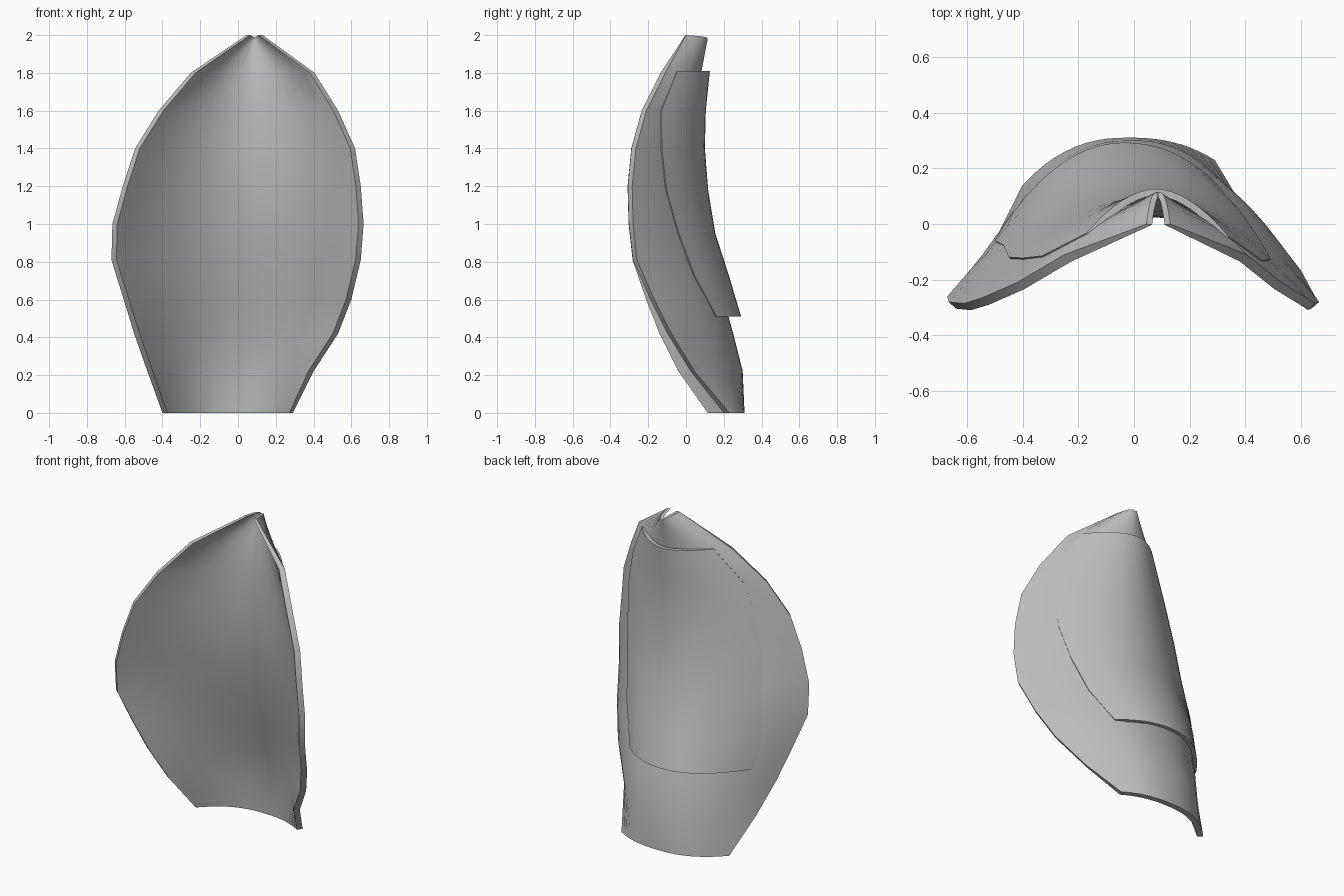
import bpy
import bmesh
from mathutils import Vector

cube = bpy.data.objects.get("Cube")
if cube:
    bpy.data.objects.remove(cube)

# One plain grey material
grey = bpy.data.materials.new("plain grey")
grey.use_nodes = True
colour = (0.5, 0.5, 0.5, 1)
grey.diffuse_color = colour
grey.node_tree.nodes["Principled BSDF"].inputs["Base Color"].default_value = colour

# Shell sections: height, left x, right x, edge y, spine y
SECTIONS = [
    (0, -.40, .29, .14, .31),
    (.22, -.48, .40, -.02, .30),
    (.42, -.55, .53, -.12, .25),
    (.6, -.605, .60, -.19, .2),
    (.81, -.67, .65, -.26, .14),
    (1, -.665, .665, -.28, .1),
    (1.2, -.61, .65, -.285, .07),
    (1.4, -.545, .62, -.265, .06),
    (1.6, -.42, .53, -.21, .065),
    (1.8, -.25, .405, -.11, .08),
    (2, .045, .13, 0, .115),
]
# Back plate sections: height, left x, right x, lift off the shell
PLATE = [
    (.51, -.47, .28, .07),
    (.72, -.5, .38, .065),
    (.95, -.47, .44, .045),
    (1.18, -.45, .48, .045),
    (1.4, -.4, .49, .04),
    (1.6, -.33, .46, .04),
    (1.81, -.17, .34, .045),
]


def section_at(z):
    """Blend the two neighbouring shell sections."""
    for a, b in zip(SECTIONS, SECTIONS[1:]):
        if z <= b[0]:
            f = (z - a[0]) / (b[0] - a[0])
            return [p + (q - p) * f for p, q in zip(a, b)]
    return SECTIONS[-1]


def spine_x(z):
    return -.02 + .053 * z


def shell_point(z, x):
    """Point on the outside of the shell at a height and x."""
    _, left, right, edge, spine = section_at(z)
    centre = spine_x(z)
    side = right if x > centre else left
    u = abs((x - centre) / (side - centre))
    if x > centre:
        edge += .09 * max(0, 1 - z / .8)
    power = 3 if z == 2 else 2.4 - .33 * z
    return Vector((x, spine - (spine - edge) * u ** power, z))


def inward(row, depth):
    """Offset a row of points towards the hollow side."""
    result = []
    for i, p in enumerate(row):
        along = row[min(i + 1, len(row) - 1)] - row[max(i - 1, 0)]
        normal = Vector((along.y, -along.x, 0)).normalized()
        result.append(p + normal * depth)
    return result


def thick_sheet(name, outer, inner):
    """Join two grids of points into a closed, curved sheet."""
    bm = bmesh.new()
    grids = [[[bm.verts.new(p) for p in row] for row in g] for g in (outer, inner)]
    for grid in grids:
        for low, high in zip(grid, grid[1:]):
            for i in range(len(low) - 1):
                bm.faces.new((low[i], low[i + 1], high[i + 1], high[i]))

    def border(g):
        return (g[0][:-1] + [r[-1] for r in g[:-1]]
                + g[-1][:0:-1] + [r[0] for r in g[:0:-1]])

    a, b = border(grids[0]), border(grids[1])
    for i in range(len(a)):
        bm.faces.new((a[i - 1], a[i], b[i], b[i - 1]))
    bmesh.ops.recalc_face_normals(bm, faces=bm.faces)
    mesh = bpy.data.meshes.new(name)
    bm.to_mesh(mesh)
    bm.free()
    mesh.materials.append(grey)
    obj = bpy.data.objects.new(name, mesh)
    bpy.context.collection.objects.link(obj)
    bpy.ops.object.select_all(action="DESELECT")
    obj.select_set(True)
    bpy.context.view_layer.objects.active = obj
    bpy.ops.object.shade_smooth_by_angle(angle=.7)
    return obj


# Hollow petal shell, gathered into a narrow notch at the tip
HALF = 10
outer, inner = [], []
for z, left, right, *_ in SECTIONS:
    centre = spine_x(z)
    row = []
    for i in range(-HALF, HALF + 1):
        side = right if i > 0 else left
        row.append(shell_point(z, centre + (side - centre) * abs(i) / HALF))
    inside = inward(row, .02 if z == 2 else .035)
    if z == 2:
        for i, (p, q) in enumerate(zip(row, inside)):
            p.z = q.z = z - .02 * (1 - abs(i - HALF) / HALF)
    outer.append(row)
    inner.append(inside)
thick_sheet("petal_shell", outer, inner)

# Raised plate over the back, sinking into the shell at its sides
outer, inner = [], []
for z, left, right, lift in PLATE:
    row = []
    for i in range(-HALF, HALF + 1):
        s = i / HALF
        p = shell_point(z, (left + right) / 2 + s * (right - left) / 2)
        p.y += .008 + (lift - .008) * (1 - s * s)
        row.append(p)
    outer.append(row)
    inner.append(inward(row, .025))
thick_sheet("back_plate", outer, inner)
